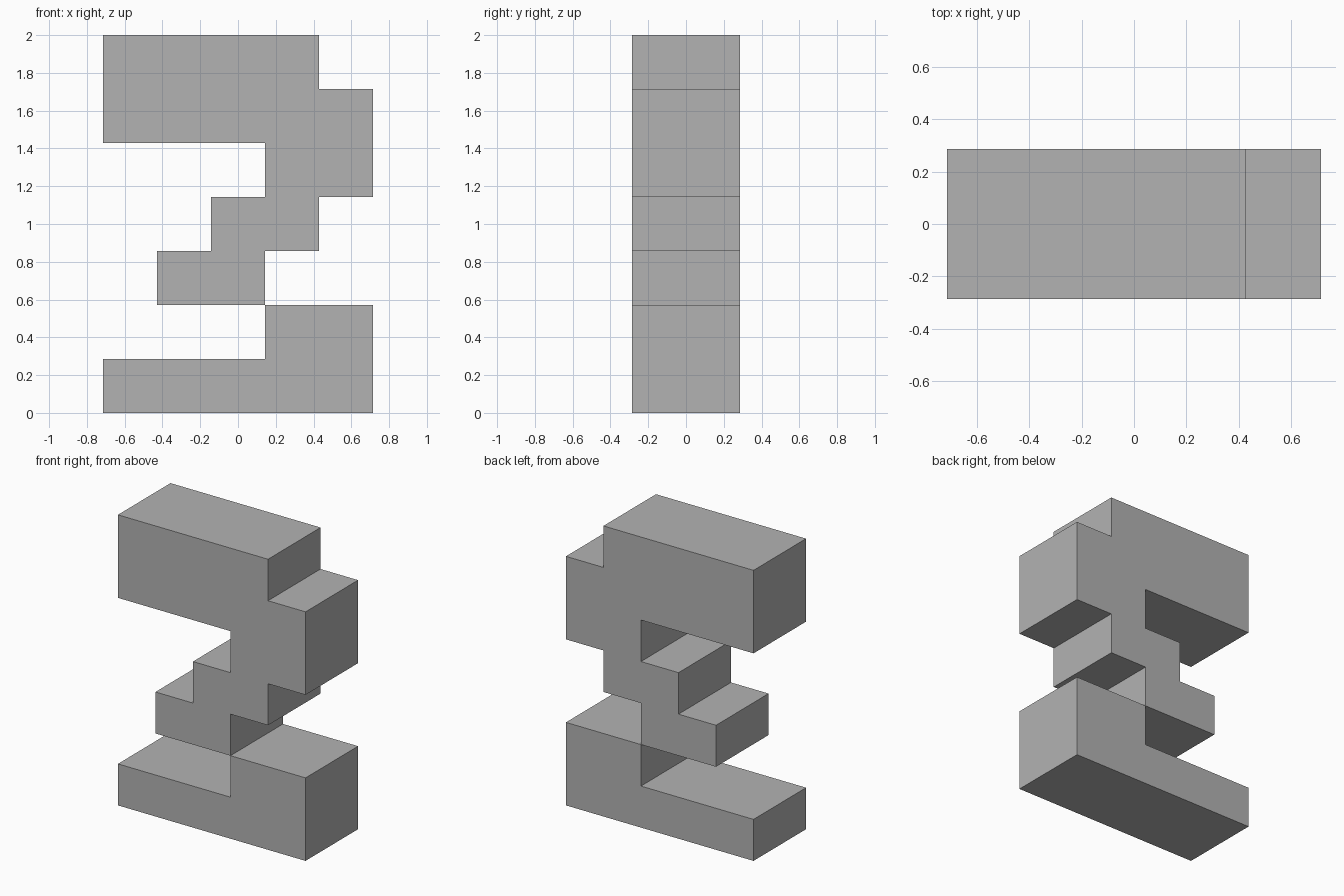
import bpy
import bmesh

cube = bpy.data.objects.get("Cube")
if cube:
    bpy.data.objects.remove(cube, do_unlink=True)

UNIT = 2 / 7  # one step of the blocky outline

grey = bpy.data.materials.new("plain grey")
grey.use_nodes = True
colour = (0.45, 0.45, 0.45, 1)
grey.diffuse_color = colour
grey.node_tree.nodes["Principled BSDF"].inputs["Base Color"].default_value = colour


def slab(name, outline):
    """Extrude a stepped front outline, given in steps, through the depth."""
    bm = bmesh.new()
    front = bm.faces.new([bm.verts.new(((i - 2.5) * UNIT, -UNIT, k * UNIT))
                          for i, k in outline])
    back = bmesh.ops.extrude_face_region(bm, geom=[front], use_keep_orig=True)
    moved = [v for v in back["geom"] if isinstance(v, bmesh.types.BMVert)]
    bmesh.ops.translate(bm, verts=moved, vec=(0, 2 * UNIT, 0))
    bmesh.ops.recalc_face_normals(bm, faces=bm.faces)
    mesh = bpy.data.meshes.new(name)
    bm.to_mesh(mesh)
    bm.free()
    mesh.materials.append(grey)
    obj = bpy.data.objects.new(name, mesh)
    bpy.context.collection.objects.link(obj)
    return obj


# L-shaped foot
slab("base", [(0, 0), (5, 0), (5, 2), (3, 2), (3, 1), (0, 1)])

# Stepped hook that meets the foot along one edge
slab("stepped_top", [(1, 2), (3, 2), (3, 3), (4, 3), (4, 4), (5, 4), (5, 6), (4, 6),
                     (4, 7), (0, 7), (0, 5), (3, 5), (3, 4), (2, 4), (2, 3), (1, 3)])
